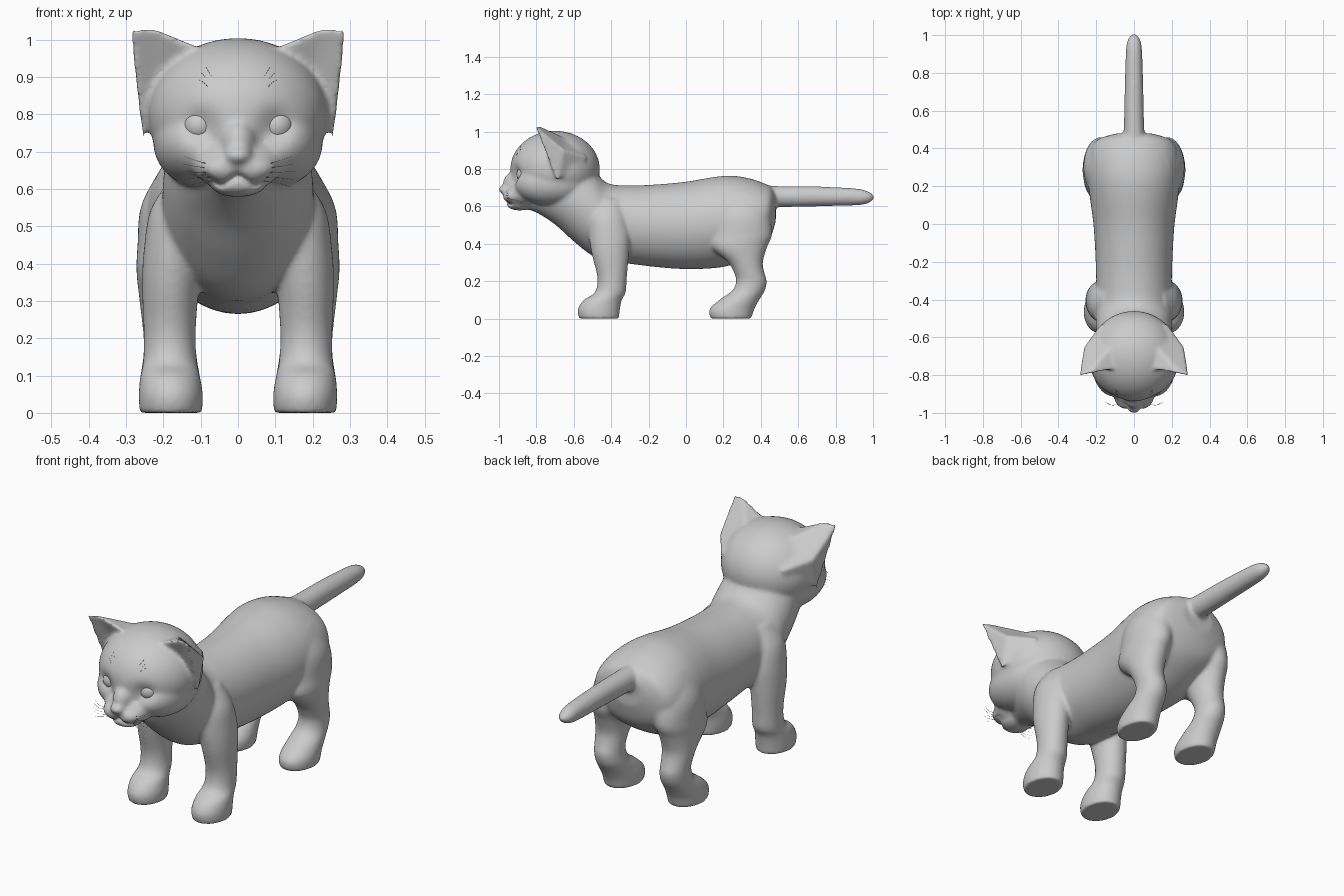
import bpy, bmesh, math
from mathutils import Vector, Matrix

if "Cube" in bpy.data.objects:
    bpy.data.objects.remove(bpy.data.objects["Cube"])

bm = bmesh.new()


def spline(rows, steps=6):
    """Catmull-Rom interpolation of rows of ring parameters."""
    out = []
    for i in range(len(rows) - 1):
        p0, p1 = rows[max(i - 1, 0)], rows[i]
        p2, p3 = rows[i + 1], rows[min(i + 2, len(rows) - 1)]
        for s in range(steps):
            t = s / steps
            out.append([0.5 * (2 * b + (c - a) * t + (2 * a - 5 * b + 4 * c - d) * t * t
                               + (3 * b - a - 3 * c + d) * t ** 3)
                        for a, b, c, d in zip(p0, p1, p2, p3)])
    return out + [list(rows[-1])]


def loft(rings, n=72):
    """Skin a list of (centre, u, v) elliptical rings and cap both ends."""
    loops = []
    for c, u, v in rings:
        loops.append([bm.verts.new(c + u * math.cos(k * math.tau / n) + v * math.sin(k * math.tau / n))
                      for k in range(n)])
    for a, b in zip(loops, loops[1:]):
        for k in range(n):
            bm.faces.new((a[k], a[(k + 1) % n], b[(k + 1) % n], b[k]))
    bm.faces.new(loops[0][::-1])
    bm.faces.new(loops[-1])


def trunk(rows):
    """Rows of (y, z bottom, z top, half width)."""
    loft([(Vector((0, y, (b + t) / 2)), Vector((w, 0, 0)), Vector((0, 0, (t - b) / 2)))
          for y, b, t, w in spline(rows)])


def leg(rows, side):
    """Rows of (z, x, y, half width, half depth)."""
    loft([(Vector((side * x, y, z)), Vector((rx, 0, 0)), Vector((0, ry, 0)))
          for z, x, y, rx, ry in spline(rows)])


def ball(c, r):
    m = Matrix.Translation(c) @ Matrix.Diagonal((*r, 1))
    bmesh.ops.create_uvsphere(bm, u_segments=64, v_segments=40, radius=1, matrix=m)


# Torso with neck and chest
trunk([(-.87, .588, .76, .06), (-.80, .567, .80, .11), (-.70, .503, .85, .165),
       (-.60, .413, .87, .195), (-.50, .335, .80, .203), (-.42, .305, .725, .20),
       (-.30, .293, .712, .20), (-.15, .275, .718, .205), (0, .265, .732, .215),
       (.15, .27, .757, .235), (.25, .29, .764, .245), (.35, .34, .747, .24),
       (.42, .39, .722, .218), (.455, .44, .705, .178), (.48, .52, .67, .09)])

# Tail
trunk([(.40, .60, .712, .060), (.50, .596, .709, .054), (.70, .60, .707, .050),
       (.90, .605, .697, .044), (.96, .612, .686, .038), (.99, .625, .672, .026),
       (1.005, .64, .657, .010)])

# Legs and ears
front = [(.64, .12, -.42, .05, .08), (.55, .155, -.42, .077, .10), (.45, .17, -.41, .081, .11),
         (.35, .18, -.405, .077, .10), (.22, .183, -.395, .070, .079), (.14, .182, -.405, .072, .083),
         (.10, .182, -.445, .080, .102), (.05, .18, -.466, .086, .113), (0, .18, -.465, .084, .107)]
hind = [(.68, .11, .29, .08, .12), (.56, .16, .30, .098, .145), (.45, .175, .30, .094, .16),
        (.38, .182, .285, .09, .148), (.30, .187, .318, .077, .093), (.24, .187, .34, .070, .081),
        (.20, .185, .35, .068, .082), (.15, .182, .335, .072, .087), (.10, .182, .285, .080, .107),
        (.05, .18, .245, .086, .12), (0, .18, .24, .084, .11)]
# inner base, tip, outer base, back base, hollow, back bulge, inner back, second tip
ear = [(.09, -.77, .975), (.290, -.808, 1.03), (.257, -.69, .73), (.17, -.52, .86),
       (.195, -.735, .905), (.264, -.65, .90), (.13, -.66, .975), (.235, -.795, 1.035)]
ear_faces = [(0, 7, 6), (7, 1, 6), (6, 1, 5), (1, 2, 5), (6, 5, 3), (5, 2, 3),
             (0, 4, 7), (7, 4, 1), (1, 4, 2), (0, 6, 4), (6, 3, 4), (3, 2, 4)]
for s in (-1, 1):
    leg(front, s)
    leg(hind, s)
    vs = [bm.verts.new((s * x, y, z)) for x, y, z in ear]
    for f in ear_faces:
        bm.faces.new([vs[i] for i in f])

# Head: skull, cheeks, muzzle, nose, bridge, chin
ball((0, -.70, .80), (.242, .239, .204))
ball((0, -.875, .67), (.125, .088, .075))
for s in (-1, 1):
    ball((s * .10, -.72, .725), (.127, .20, .12))
    ball((s * .04, -.915, .655), (.066, .065, .043))
ball((0, -.966, .690), (.038, .037, .026))
ball((0, -.905, .725), (.052, .073, .065))
ball((0, -.89, .612), (.075, .07, .034))

bmesh.ops.recalc_face_normals(bm, faces=bm.faces)
mesh = bpy.data.meshes.new("kitten_body")
bm.to_mesh(mesh)
bm.free()
body = bpy.data.objects.new("kitten_body", mesh)
bpy.context.collection.objects.link(body)
bpy.context.view_layer.objects.active = body
body.select_set(True)

# Fuse all parts into one soft skin
rem = body.modifiers.new("fuse", 'REMESH')
rem.mode = 'VOXEL'
rem.voxel_size = .0075
smo = body.modifiers.new("soften", 'SMOOTH')
smo.factor = .5
smo.iterations = 20
for name in ("fuse", "soften"):
    bpy.ops.object.modifier_apply(modifier=name)

# Eye sockets and mouth crease
for v in body.data.vertices:
    x, y, z = v.co
    if y < -.78:
        d2 = (abs(x) - .105) ** 2 + (z - .77) ** 2
        v.co.y += .022 * math.exp(-d2 / .045 ** 2)
        if abs(x) < .095 and z < .68:
            line = .622 + .012 * math.cos(x * 70)
            v.co.y += .012 * math.exp(-((z - line) / .009) ** 2)
    v.co.z = max(v.co.z, 0)
for p in body.data.polygons:
    p.use_smooth = True

# Eyes
for s, side in ((-1, "right"), (1, "left")):
    bpy.ops.mesh.primitive_uv_sphere_add(segments=32, ring_count=16, radius=.045,
                                         location=(s * .103, -.861, .77))
    bpy.context.object.name = side + "_eye"
    bpy.ops.object.shade_smooth()


def hairs(name, strands):
    """Thin curved hairs, mirrored to both sides."""
    cu = bpy.data.curves.new(name, 'CURVE')
    cu.dimensions = '3D'
    cu.bevel_depth = .001
    cu.bevel_resolution = 0
    for s in (-1, 1):
        for pts in strands:
            sp = cu.splines.new('POLY')
            rows = spline(pts, 3)
            sp.points.add(len(rows) - 1)
            for i, (p, (x, y, z)) in enumerate(zip(sp.points, rows)):
                p.co = (s * x, y, z, 1)
                p.radius = 1 - .7 * i / (len(rows) - 1)
    bpy.context.collection.objects.link(bpy.data.objects.new(name, cu))


# Whiskers and brow hairs
hairs("whiskers", [[(.07, -.94, .665 - .011 * i), (.11, -.96, .675 - .015 * i),
                    (.155 - .005 * abs(i - 2), -.945, .688 - .021 * i)] for i in range(5)])
hairs("brow_hairs", [[(.055 + .009 * i, -.908, .845 + .005 * i), (.06 + .013 * i, -.904, .88),
                      (.085 + .012 * i, -.88, .925 - .015 * i)] for i in range(3)])
